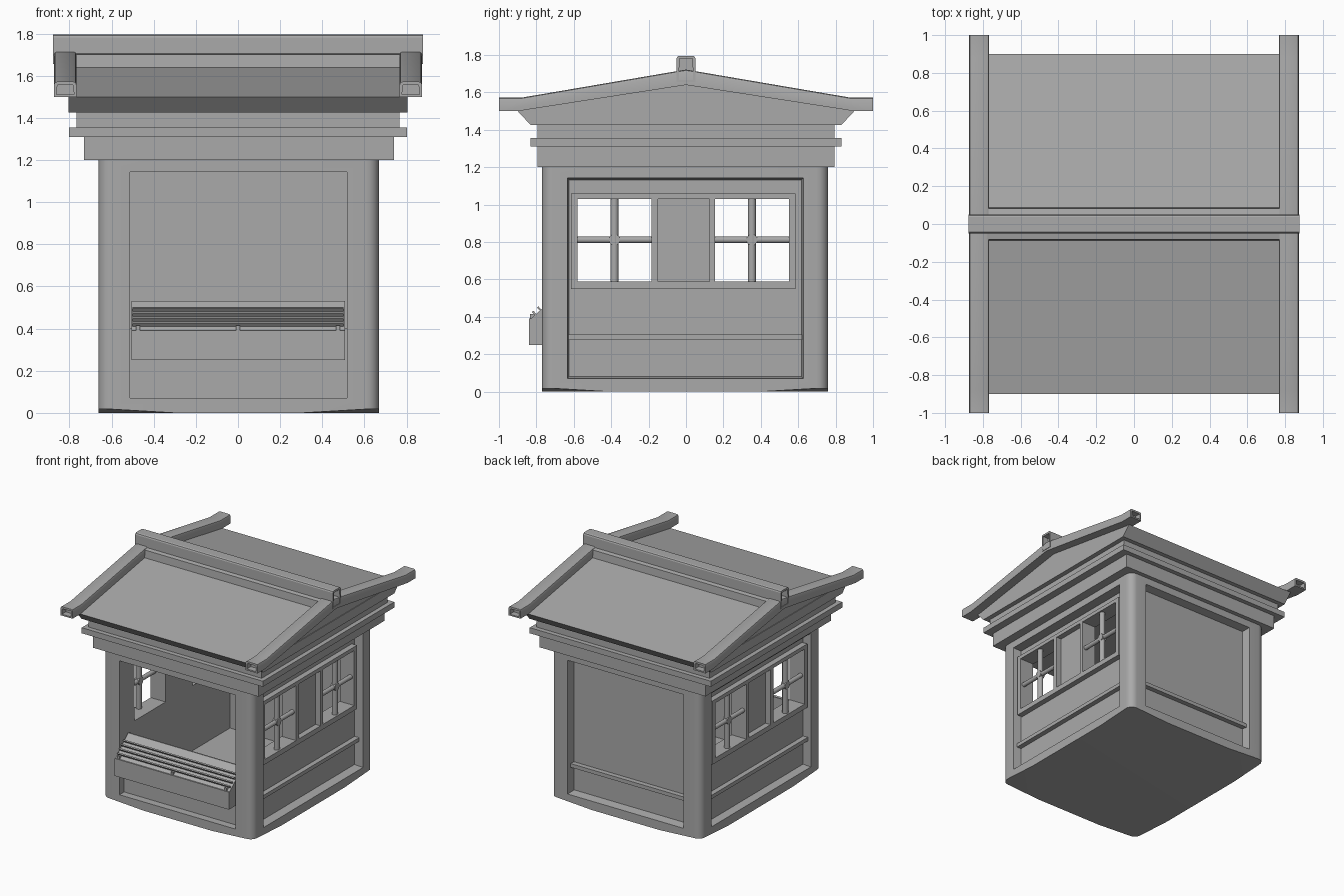
import bpy
import bmesh
from math import cos, sin, pi, radians
from mathutils import Vector

if "Cube" in bpy.data.objects:
    bpy.data.objects.remove(bpy.data.objects["Cube"])

grey = bpy.data.materials.new("plain grey")
grey.use_nodes = True
COLOUR = (0.4, 0.4, 0.4, 1)
grey.diffuse_color = COLOUR
grey.node_tree.nodes["Principled BSDF"].inputs["Base Color"].default_value = COLOUR


def finish(name, bm):
    bmesh.ops.recalc_face_normals(bm, faces=bm.faces)
    mesh = bpy.data.meshes.new(name)
    bm.to_mesh(mesh)
    bm.free()
    mesh.materials.append(grey)
    obj = bpy.data.objects.new(name, mesh)
    bpy.context.collection.objects.link(obj)
    return obj


def box(name, x, y, z):
    bm = bmesh.new()
    bmesh.ops.create_cube(bm, size=1)
    for v in bm.verts:
        v.co = [r[0] + (c + 0.5) * (r[1] - r[0]) for c, r in zip(v.co, (x, y, z))]
    return finish(name, bm)


def prism(name, profile, x0, x1, hollow_axis=None):
    """Extrude a (y, z) profile along x; optionally round the top and recess the ends."""
    bm = bmesh.new()
    face = bm.faces.new([bm.verts.new((x0, y, z)) for y, z in profile])
    new = bmesh.ops.extrude_face_region(bm, geom=[face])["geom"]
    bmesh.ops.translate(bm, vec=(x1 - x0, 0, 0),
                        verts=[v for v in new if isinstance(v, bmesh.types.BMVert)])
    bmesh.ops.recalc_face_normals(bm, faces=bm.faces)
    if hollow_axis is not None:
        top = []
        for e in bm.edges:
            a, b = sorted((f.normal for f in e.link_faces), key=lambda n: n.z)
            if b.z > 0.5 and abs(a.z) < 0.1 and abs(a[hollow_axis]) < 0.5:
                top.append(e)
        bmesh.ops.bevel(bm, geom=top, offset=0.014, segments=2, profile=0.5, affect='EDGES')
        bm.normal_update()
        ends = [f for f in bm.faces if abs(f.normal[hollow_axis]) > 0.99]
        for f in ends:
            bmesh.ops.inset_individual(bm, faces=[f], thickness=0.016)
            shift = f.normal * -0.05
            deep = bmesh.ops.extrude_discrete_faces(bm, faces=[f])["faces"]
            bmesh.ops.translate(bm, vec=shift, verts=deep[0].verts)
        bmesh.ops.remove_doubles(bm, verts=bm.verts, dist=0.0001)
    return finish(name, bm)


def smooth(obj):
    bpy.ops.object.select_all(action='DESELECT')
    obj.select_set(True)
    bpy.context.view_layer.objects.active = obj
    bpy.ops.object.shade_smooth_by_angle(angle=radians(35))


def cut(target, x, y, z, taper_axis=None):
    """Subtract a box; with taper_axis its inner end is a little smaller."""
    cutter = box("cutter", x, y, z)
    cutter.hide_render = True
    if taper_axis is not None:
        centre = [sum(r) / 2 for r in (x, y, z)]
        for v in cutter.data.vertices:
            if abs(v.co[taper_axis]) < abs(centre[taper_axis]):
                for i in {0, 1, 2} - {taper_axis}:
                    v.co[i] -= 0.01 if v.co[i] > centre[i] else -0.01
    mod = target.modifiers.new("cut", 'BOOLEAN')
    mod.object, mod.operation, mod.solver = cutter, 'DIFFERENCE', 'EXACT'
    bpy.context.view_layer.objects.active = target
    bpy.ops.object.modifier_apply(modifier=mod.name)
    bpy.data.objects.remove(cutter)


# Body: rounded corner posts, underside lifted slightly at the corners
W, D, CX, CY, R, TOP = 0.666, 0.765, 0.003, -0.005, 0.06, 1.2
bm = bmesh.new()
outline, corners, middle = [], [], []
for i, (sx, sy) in enumerate(((1, 1), (-1, 1), (-1, -1), (1, -1))):
    arc = []
    for k in range(7):
        a = (i + k / 6) * pi / 2
        arc.append(bm.verts.new((CX + sx * (W - R) + R * cos(a),
                                 CY + sy * (D - R) + R * sin(a), 0.018)))
    on_side = bm.verts.new((CX + sx * W, CY + sy * 0.4, 0))
    on_front = bm.verts.new((CX + sx * 0.3, CY + sy * D, 0))
    first, last = (on_side, on_front) if sx * sy > 0 else (on_front, on_side)
    outline += [first] + arc + [last]
    middle += [first, last]
    corners.append([first] + arc + [last])
upper = [bm.verts.new((v.co.x, v.co.y, TOP)) for v in outline]
underside = [bm.faces.new(c) for c in corners] + [bm.faces.new(middle)]
bm.faces.new(upper)
for i in range(len(outline)):
    j = (i + 1) % len(outline)
    bm.faces.new((outline[i], outline[j], upper[j], upper[i]))
bmesh.ops.triangulate(bm, faces=underside)
body = finish("body", bm)

PANEL_X, PANEL_Z = (-0.512, 0.518), (0.07, 1.143)
WINDOWS = ((-0.58, -0.185), (0.155, 0.55))
WINDOW_Z = (0.59, 1.03)
cut(body, PANEL_X, (-0.9, 0.63), PANEL_Z)                   # room and front opening
cut(body, PANEL_X, (0.69, 0.765), PANEL_Z, 1)               # back panel
for s in (-1, 1):
    cut(body, sorted((s * 0.6, s * 0.672)), (-0.635, 0.628), PANEL_Z, 0)
    for w in WINDOWS:
        cut(body, sorted((s * 0.45, s * 0.8)), w, WINDOW_Z)
smooth(body)


def bar(name, a, b, radius):
    a, b = Vector(a), Vector(b)
    bm = bmesh.new()
    bmesh.ops.create_cone(bm, cap_ends=True, segments=12, radius1=radius, radius2=radius,
                          depth=(b - a).length)
    obj = finish(name, bm)
    obj.rotation_euler = (b - a).to_track_quat('Z', 'Y').to_euler()
    obj.location = (a + b) / 2
    smooth(obj)


# Side windows, frames and rails, repeated on both sides
for s, side in ((-1, "right"), (1, "left")):
    depth = sorted((s * 0.59, s * 0.645))
    for part, z in (("bottom", (0.55, 0.59)), ("top", (1.03, 1.06))):
        box(f"{side}_window_frame_{part}", depth, (-0.615, 0.585), z)
    for n, y in enumerate(((-0.615, -0.58), (-0.185, -0.15), (0.125, 0.155), (0.55, 0.585))):
        box(f"{side}_window_upright_{n}", depth, y, WINDOW_Z)
    for n, (y0, y1) in enumerate(WINDOWS):
        x, ym, zm = s * 0.612, (y0 + y1) / 2, 0.812
        bar(f"{side}_muntin_vertical_{n}", (x, ym, WINDOW_Z[0]), (x, ym, WINDOW_Z[1]), 0.022)
        bar(f"{side}_muntin_horizontal_{n}", (x, y0, zm), (x, y1, zm), 0.018)
        bar(f"{side}_muntin_joint_{n}", (x - 0.02, ym, zm), (x + 0.02, ym, zm), 0.03)
    box(f"{side}_rail", sorted((s * 0.59, s * 0.64)), (-0.628, 0.62), (0.275, 0.305))
box("back_rail", (-0.507, 0.513), (0.68, 0.73), (0.275, 0.305))

# Front counter with a sloping slatted rack
box("front_panel", PANEL_X, (-0.71, -0.66), (0.07, 0.4))
prism("counter_box", ((-0.84, 0.25), (-0.84, 0.39), (-0.83, 0.39), (-0.67, 0.53),
                      (-0.66, 0.53), (-0.66, 0.25)), -0.505, 0.508)
for n in range(4):
    slat = box(f"rack_slat_{n}", (-0.5, 0.5), (-0.018, 0.018), (-0.005, 0.005))
    slat.rotation_euler.x = radians(-49)
    slat.location = (0, -0.808 + n * 0.027, 0.416 + n * 0.0236)
for n, x in enumerate((-0.475, 0, 0.475)):
    box(f"rack_peg_{n}", (x - 0.009, x + 0.009), (-0.835, -0.8), (0.39, 0.415))

# Stepped cornice
for name, x, y, z in (("lower", (-0.73, 0.74), 0.795, (1.2, 1.31)),
                      ("lip", (-0.803, 0.803), 0.832, (1.31, 1.355)),
                      ("upper", (-0.767, 0.767), 0.795, (1.355, 1.43))):
    box(f"cornice_{name}", x, (-y, y), z)


def mirrored(half):
    return list(half) + [(-y, z) for y, z in reversed(half) if y]


# Roof: sloping eaves, gabled slab, ridge skirt, ridge beam and gable rafters
prism("eaves", mirrored(((0.83, 1.425), (0.9, 1.5))), -0.805, 0.805)
prism("roof", mirrored(((0.9, 1.5), (0, 1.655))), -0.8, 0.8)
prism("ridge_skirt", mirrored(((0.09, 1.6), (0.082, 1.7), (0, 1.715))), -0.79, 0.79)
prism("ridge_beam", mirrored(((0.05, 1.655), (0.05, 1.796))), -0.877, 0.877, 0)
rafter = ((0, 1.64), (0.9, 1.5), (1.0, 1.5), (1.0, 1.572), (0.88, 1.572), (0, 1.722))
for side, x in (("right", -0.873), ("left", 0.767)):
    smooth(prism(f"{side}_gable_rafter", mirrored(rafter), x, x + 0.106, 1))
